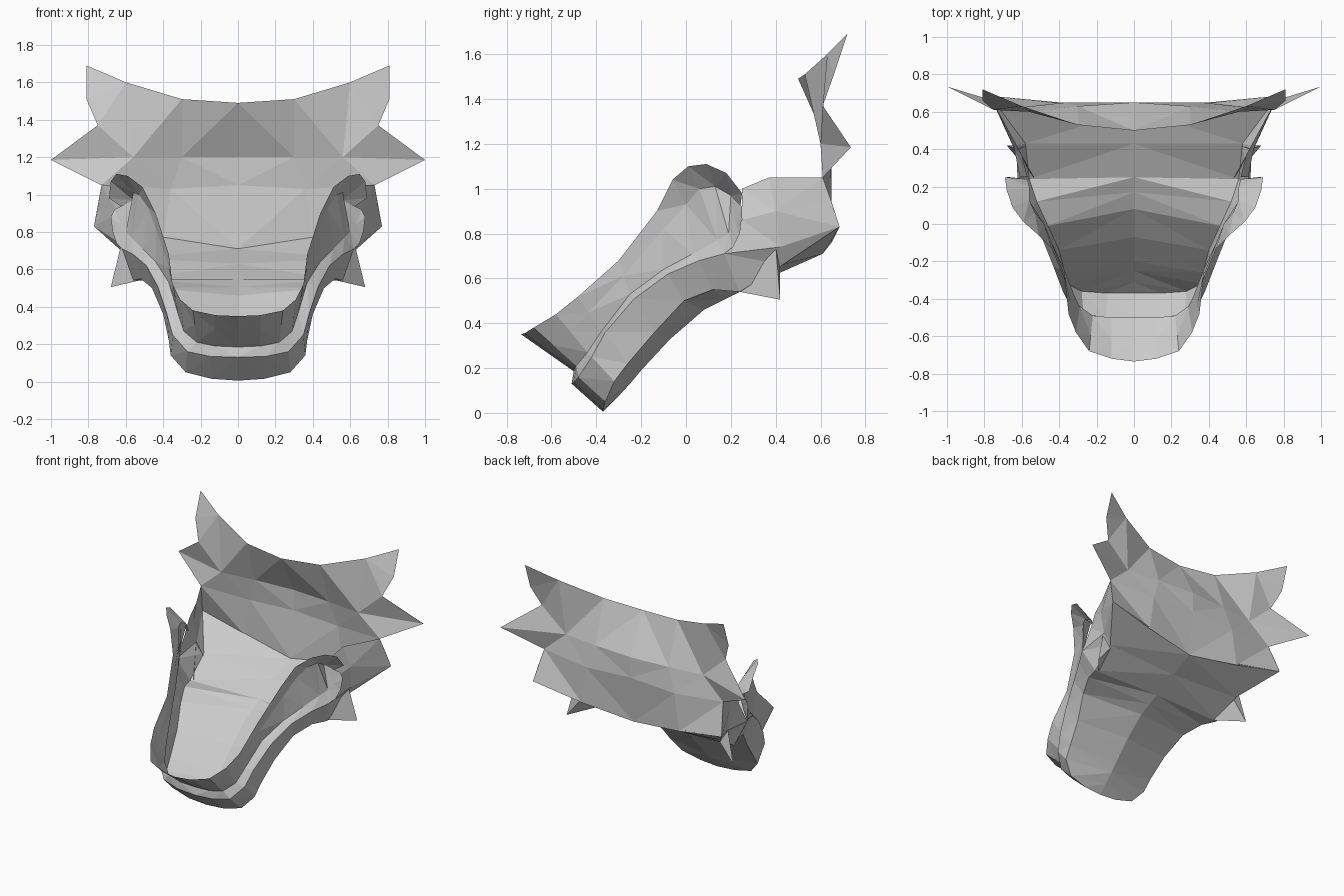
import bpy, bmesh
from mathutils import Vector


def make(name, verts, faces):
    """Flat-shaded half mesh, mirrored across x = 0."""
    me = bpy.data.meshes.new(name)
    me.from_pydata([tuple(v) for v in verts], [], faces)
    bm = bmesh.new()
    bm.from_mesh(me)
    bmesh.ops.remove_doubles(bm, verts=bm.verts, dist=0.001)
    bmesh.ops.dissolve_degenerate(bm, edges=bm.edges, dist=0.001)
    bmesh.ops.triangulate(bm, faces=bm.faces)
    bmesh.ops.recalc_face_normals(bm, faces=bm.faces)
    bm.to_mesh(me)
    bm.free()
    ob = bpy.data.objects.new(name, me)
    bpy.context.collection.objects.link(ob)
    ob.modifiers.new("mirror", 'MIRROR').use_clip = True
    return ob


def loft(name, rows):
    """Join equally long rows of points with a sheet of quads."""
    n = len(rows[0])
    verts = [p for r in rows for p in r]
    faces = [(i * n + j, i * n + j + 1, (i + 1) * n + j + 1, (i + 1) * n + j)
             for i in range(len(rows) - 1) for j in range(n - 1)]
    return make(name, verts, faces)


# lines running from the middle of the chin back to the jaw corner
rim = [(0, -.735, .35), (.12, -.72, .355), (.24, -.68, .38), (.31, -.58, .44),
       (.35, -.48, .52), (.37, -.30, .68), (.44, -.13, .90), (.51, -.06, 1.04),
       (.59, .01, 1.10), (.65, .09, 1.11), (.68, .18, 1.07), (.69, .25, .98)]
lip = [(0, -.50, .185), (.12, -.50, .19), (.22, -.49, .21), (.29, -.44, .27),
       (.32, -.38, .36), (.37, -.25, .53), (.44, -.10, .64), (.51, .03, .71),
       (.57, .14, .77), (.60, .19, .80), (.63, .22, .84), (.66, .25, .92)]
ledge = [(0, -.51, .13), (.15, -.50, .135), (.27, -.48, .16), (.35, -.42, .25),
         (.38, -.36, .36), (.43, -.23, .51), (.49, -.08, .62), (.56, .06, .68),
         (.62, .17, .71), (.65, .21, .74), (.67, .24, .80), (.68, .25, .88)]
base = [(0, -.37, .005), (.14, -.37, .015), (.28, -.36, .05), (.36, -.32, .14),
        (.37, -.26, .22), (.40, -.14, .36), (.46, -.01, .50), (.52, .12, .55),
        (.56, .24, .54)]
# recessed fold under the cheek arch
fold = [Vector(r).lerp(Vector(l), .45) for r, l in zip(rim[:6], lip)]
fold += [(.44, -.10, .82), (.48, 0, .93), (.53, .06, 1.0),
         (.56, .13, 1.01), (.56, .20, .97), (.57, .24, .90)]

loft("upper_lip_flap", [rim, fold, lip])
loft("lip_ledge", [lip, ledge])
loft("jaw_side", [ledge[:9], base])

# floor of the jaw running up into the throat
keel = [(-.37, .005), (-.37, .005), (-.31, .065), (-.25, .13), (-.2, .19),
        (-.07, .33), (.08, .46), (.17, .505), (.25, .545), (.43, .63), (.61, .71)]
edge = base[:9] + [(.58, .43, .66), (.77, .685, .83)]
loft("jaw_floor", [edge, [(0, y, z) for y, z in keel]])

# cheek wall between jaw corner and ruff
cheek = [[(.57, .25, 1.0), (.60, .37, 1.05), (.73, .61, 1.05)],
         [(.61, .25, .86), (.64, .40, .90), (.75, .65, .94)],
         [(.62, .17, .71), (.63, .42, .74), (.77, .685, .83)],
         [(.56, .24, .54), (.58, .43, .66), (.77, .685, .83)]]
loft("cheek", cheek)

# pointed tuft below the cheek
make("cheek_tuft", [(.53, .24, .54), (.68, .42, .505), (.62, .40, .75), (.57, .42, .64)],
     [(0, 1, 2), (1, 3, 2), (0, 3, 1)])

# tall ruff closing the back of the head
ruff = [[(0, .50, 1.49), (.30, .53, 1.51), (.60, .63, 1.60)],
        [(0, .65, 1.20), (.30, .63, 1.20), (.56, .60, 1.20)],
        [(0, .65, 1.05), (.36, .65, 1.03), (.73, .61, 1.05)],
        [(0, .61, .71), (.40, .65, .76), (.77, .685, .83)]]
loft("ruff", ruff)

# ear-like tips of the ruff
make("ruff_tips",
     [(.60, .63, 1.60), (.81, .72, 1.69), (.81, .66, 1.51), (.75, .61, 1.37),
      (.56, .60, 1.20), (1.0, .735, 1.185), (.73, .61, 1.05)],
     [(0, 1, 2), (0, 2, 3), (0, 3, 4), (4, 3, 5), (4, 5, 6)])
